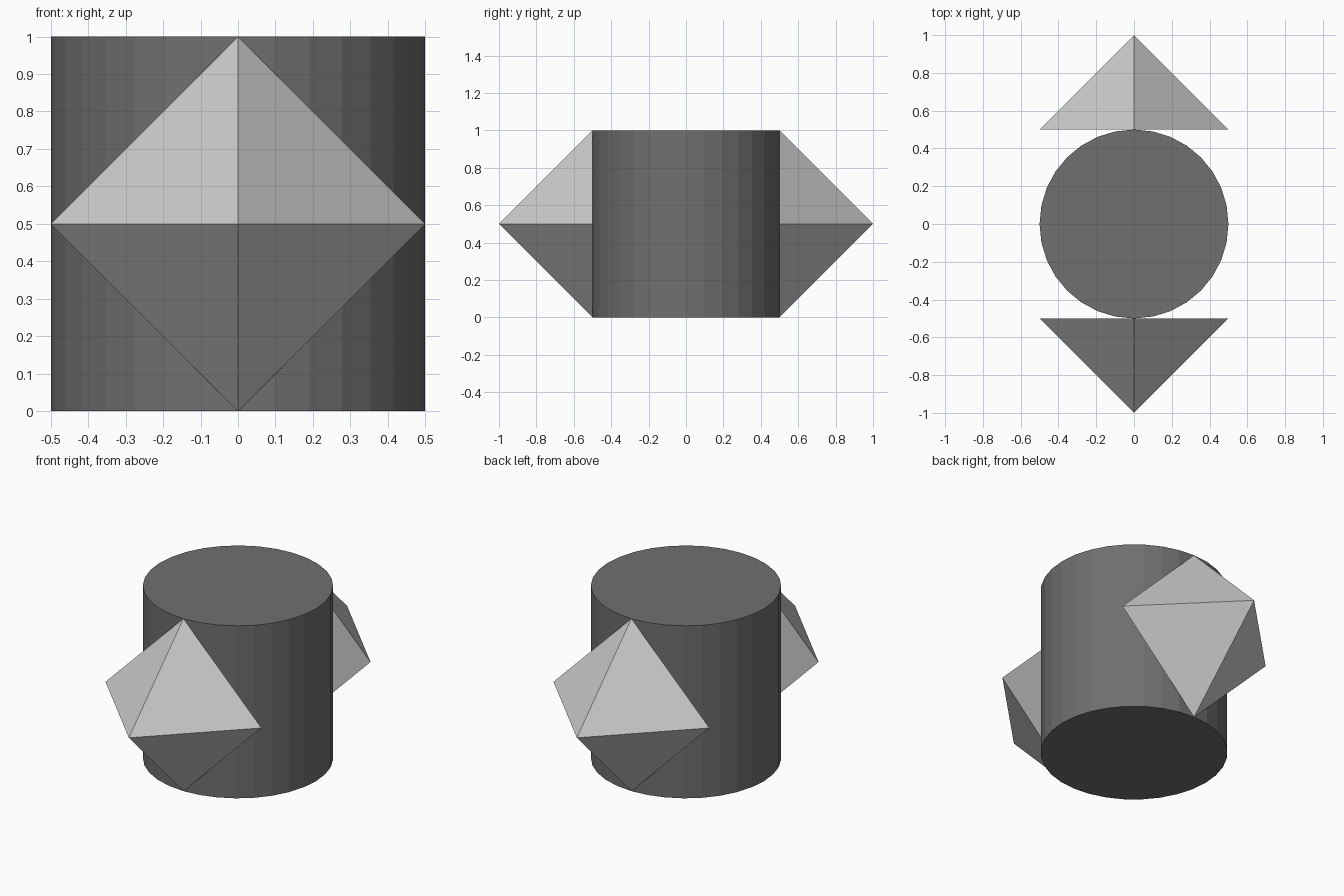
import bpy
from math import pi

if "Cube" in bpy.data.objects:
    bpy.data.objects.remove(bpy.data.objects["Cube"])

# Central drum: 32 flat sides, closed caps, dark grey
bpy.ops.mesh.primitive_cylinder_add(vertices=32, radius=0.5, depth=1, location=(0, 0, 0.5))
drum = bpy.context.object
drum.name = "drum"
dark = bpy.data.materials.new("dark_grey")
dark.diffuse_color = (0.16, 0.16, 0.16, 1)
dark.use_nodes = True
dark.node_tree.nodes["Principled BSDF"].inputs["Base Color"].default_value = dark.diffuse_color
drum.data.materials.append(dark)


# Four-sided pyramids pointing outwards, bases touching the drum
def add_pyramid(name, side):
    bpy.ops.mesh.primitive_cone_add(
        vertices=4, radius1=0.5, radius2=0, depth=0.5,
        location=(0, side * 0.75, 0.5), rotation=(-side * pi / 2, 0, 0))
    bpy.context.object.name = name


add_pyramid("front_pyramid", -1)
add_pyramid("back_pyramid", 1)
